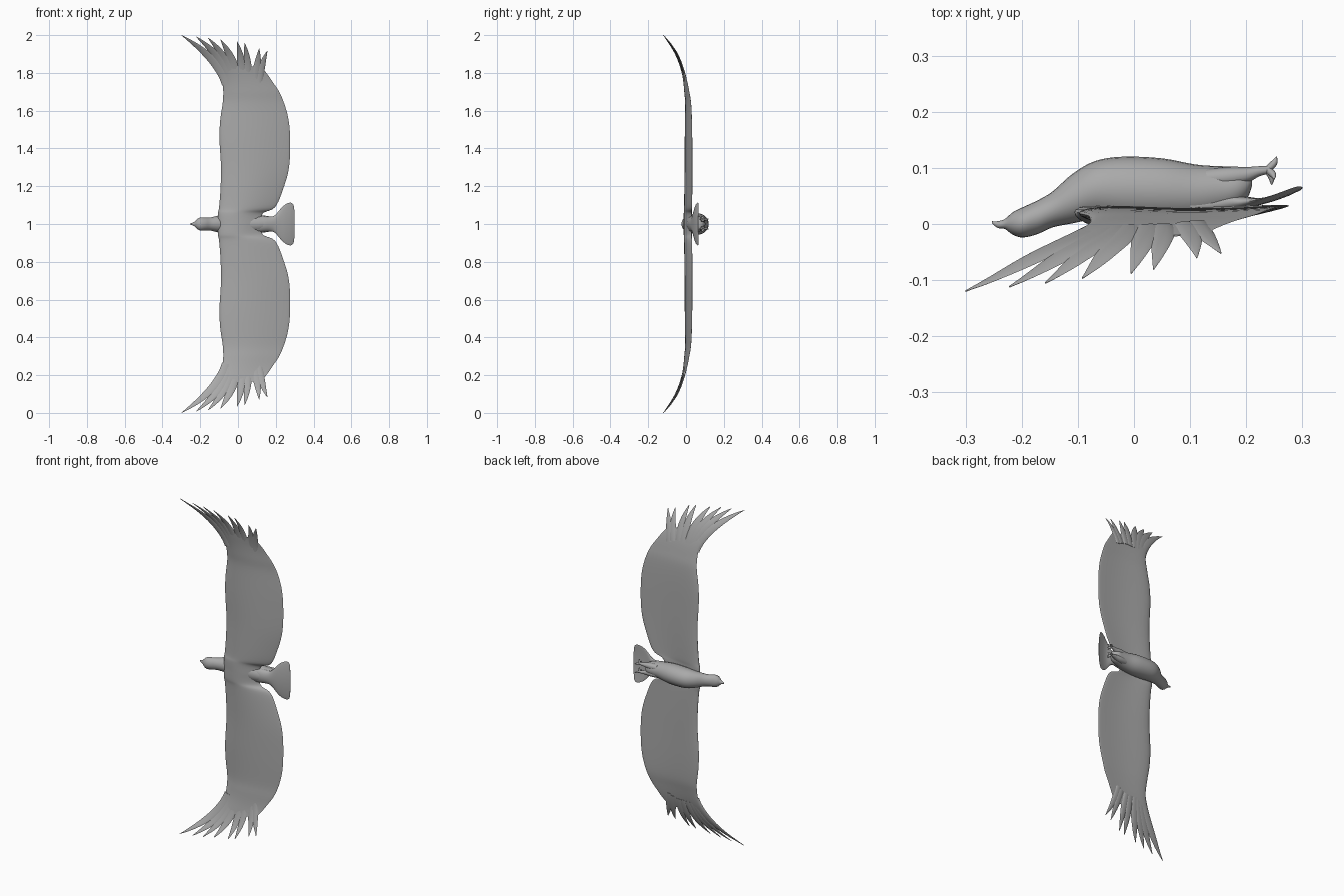
import bpy, bmesh, math
from mathutils import Vector

if "Cube" in bpy.data.objects:
    bpy.data.objects.remove(bpy.data.objects["Cube"])

GREY = bpy.data.materials.new("plumage_grey")
GREY.diffuse_color = (0.4, 0.4, 0.4, 1)
GREY.use_nodes = True
GREY.node_tree.nodes["Principled BSDF"].inputs["Base Color"].default_value = GREY.diffuse_color


def smooth_rows(rows, steps):
    """Catmull-Rom interpolation of a table of sections."""
    out = []
    for i in range(len(rows) - 1):
        a, b, c, d = (rows[max(i - 1, 0)], rows[i], rows[i + 1],
                      rows[min(i + 2, len(rows) - 1)])
        for s in range(steps):
            t = s / steps
            out.append([0.5 * (2 * q + (r - p) * t + (2 * p - 5 * q + 4 * r - u) * t * t
                               + (3 * q - p - 3 * r + u) * t ** 3)
                        for p, q, r, u in zip(a, b, c, d)])
    out.append(list(rows[-1]))
    return out


def loft(name, rings, mirror=False, cap_start=True):
    """Skin a list of point rings; local z = 0 is the bird's centre line."""
    bm = bmesh.new()
    vr = [[bm.verts.new(p) for p in ring] for ring in rings]
    n = len(vr[0])
    for a, b in zip(vr, vr[1:]):
        for i in range(n):
            bm.faces.new((a[i], a[(i + 1) % n], b[(i + 1) % n], b[i]))
    if cap_start:
        bm.faces.new(vr[0][::-1])
    bm.faces.new(vr[-1])
    bmesh.ops.recalc_face_normals(bm, faces=bm.faces[:])
    me = bpy.data.meshes.new(name)
    bm.to_mesh(me)
    bm.free()
    me.materials.append(GREY)
    ob = bpy.data.objects.new(name, me)
    bpy.context.collection.objects.link(ob)
    ob.location.z = 1
    if mirror:
        m = ob.modifiers.new("mirror", 'MIRROR')
        m.use_axis = (False, False, True)
    bpy.ops.object.select_all(action='DESELECT')
    ob.select_set(True)
    bpy.context.view_layer.objects.active = ob
    bpy.ops.object.shade_smooth_by_angle(angle=math.radians(50))
    return ob


def angles(n):
    return [2 * math.pi * i / n for i in range(n)]


def tube(name, pts, n=10, mirror=True):
    """Round limb through (x, y, z, radius) rows."""
    rows = smooth_rows(pts, 4)
    rings = []
    for i, r in enumerate(rows):
        d = (Vector(rows[min(i + 1, len(rows) - 1)][:3]) - Vector(rows[max(i - 1, 0)][:3])).normalized()
        u = d.orthogonal().normalized() if abs(d.z) > 0.9 else d.cross(Vector((0, 0, 1))).normalized()
        v = d.cross(u)
        rings.append([Vector(r[:3]) + r[3] * (math.cos(a) * u + math.sin(a) * v) for a in angles(n)])
    return loft(name, rings, mirror)


# Wing surface height: flat near the body, tips curling towards the back
BEND = smooth_rows([(0, .002), (.3, .002), (.6, 0), (.7, -.009), (.8, -.027), (.9, -.062), (1, -.122)], 8)


def wing_y(x, w):
    for (w0, y0), (w1, y1) in zip(BEND, BEND[1:]):
        if w <= w1:
            break
    return 0.013 + 0.035 * x + y0 + (y1 - y0) * (w - w0) / (w1 - w0)


# Body, head and hooked beak: x, y centre, y radius, z radius
body = [(-.253, .003, .002, .002), (-.243, -.001, .006, .006), (-.23, 0, .009, .012),
        (-.216, .001, .02, .026), (-.198, .003, .027, .035), (-.172, .012, .03, .034),
        (-.145, .026, .032, .035), (-.11, .045, .044, .043), (-.07, .06, .052, .052),
        (-.02, .061, .059, .056), (.05, .059, .058, .056), (.11, .056, .05, .049),
        (.155, .06, .043, .042), (.185, .066, .036, .038), (.202, .07, .024, .03),
        (.21, .075, .008, .02)]
loft("body", [[(x, y + ry * math.sin(a), rz * math.cos(a)) for a in angles(24)]
              for x, y, ry, rz in smooth_rows(body, 4)])

# Wing: leading x, leading span, trailing x, trailing span, thickness
wing = [(-.105, 0, .125, 0, .046), (-.106, .055, .13, .055, .046), (-.1, .09, .195, .088, .045),
        (-.093, .18, .237, .18, .044), (-.09, .3, .27, .3, .042), (-.098, .45, .276, .45, .04),
        (-.094, .55, .264, .57, .036), (-.08, .65, .228, .68, .029), (-.08, .73, .185, .75, .021),
        (-.1, .79, .15, .8, .014), (-.135, .845, .125, .83, .006)]
rings = []
for lx, lw, tx, tw, th in smooth_rows(wing, 5):
    ring = []
    for a in angles(32):
        t = (1 - math.cos(a)) / 2
        x, w = lx + (tx - lx) * t, lw + (tw - lw) * t
        camber = th * (0.2 - 0.36 * math.sin(math.pi * t))
        ring.append((x, wing_y(x, w) + camber + 0.62 * th * math.sin(a) * (1 - 0.7 * t), w))
    rings.append(ring)
loft("wing", rings, True, cap_start=False)

# Primary feathers: base, control and tip as (x, span), half width
feathers = [((-.058, .74), (-.095, .87), (-.3, 1.0), .026), ((-.043, .76), (-.075, .88), (-.222, .992), .026),
            ((-.03, .77), (-.055, .88), (-.158, .985), .025), ((-.01, .77), (-.025, .88), (-.092, .975), .026),
            ((.025, .77), (.02, .87), (-.005, .966), .024), ((.05, .77), (.055, .86), (.035, .957), .022),
            ((.09, .76), (.105, .84), (.112, .928), .022), ((.11, .75), (.118, .83), (.155, .916), .021)]
for k, (p0, p1, p2, hw) in enumerate(feathers):
    p0, p1, p2 = Vector(p0), Vector(p1), Vector(p2)
    rings = []
    for i in range(17):
        s = i / 16
        c = p0 * (1 - s) ** 2 + p1 * 2 * s * (1 - s) + p2 * s * s
        d = ((p1 - p0) * (1 - s) + (p2 - p1) * s).normalized()
        side = Vector((d.y, -d.x))
        r = hw * (1 - s ** 2.4) + 0.001
        ring = []
        for a in angles(10):
            q = c + side * r * math.cos(a)
            w = min(q.y, 1.0)
            ring.append((q.x, wing_y(q.x, w) + (.007 - .0055 * s) * math.sin(a), w))
        rings.append(ring)
    loft(f"primary_feather_{k + 1}", rings, True)

# Fanned tail: x, y, half width, half thickness
tail = [(.1, .03, .045, .022), (.14, .034, .04, .022), (.17, .038, .039, .019), (.195, .038, .046, .012),
        (.225, .04, .08, .006), (.25, .045, .103, .004), (.275, .053, .113, .003),
        (.29, .059, .107, .002), (.297, .062, .085, .0015), (.3, .064, .045, .001)]
rings = []
for x, y, hw, th in smooth_rows(tail, 4):
    rings.append([(x, y + th * math.sin(a) + .008 * (hw * math.cos(a) / .11) ** 2, hw * math.cos(a))
                  for a in angles(24)])
loft("tail", rings)

# Legs tucked back under the tail, with toes
tube("leg", [(.13, .08, .02, .018), (.17, .084, .021, .018), (.2, .088, .022, .014),
             (.222, .094, .024, .009), (.242, .097, .025, .007)])
for k, (x, y, z) in enumerate([(.254, .12, .026), (.25, .08, .042), (.245, .07, .026), (.25, .08, .01)]):
    tube(f"toe_{k + 1}", [(.238, .097, .025, .006), ((.245 + x) / 2, (.097 + y) / 2, (.025 + z) / 2, .006),
                          (x, y, z, .001)], n=8)
